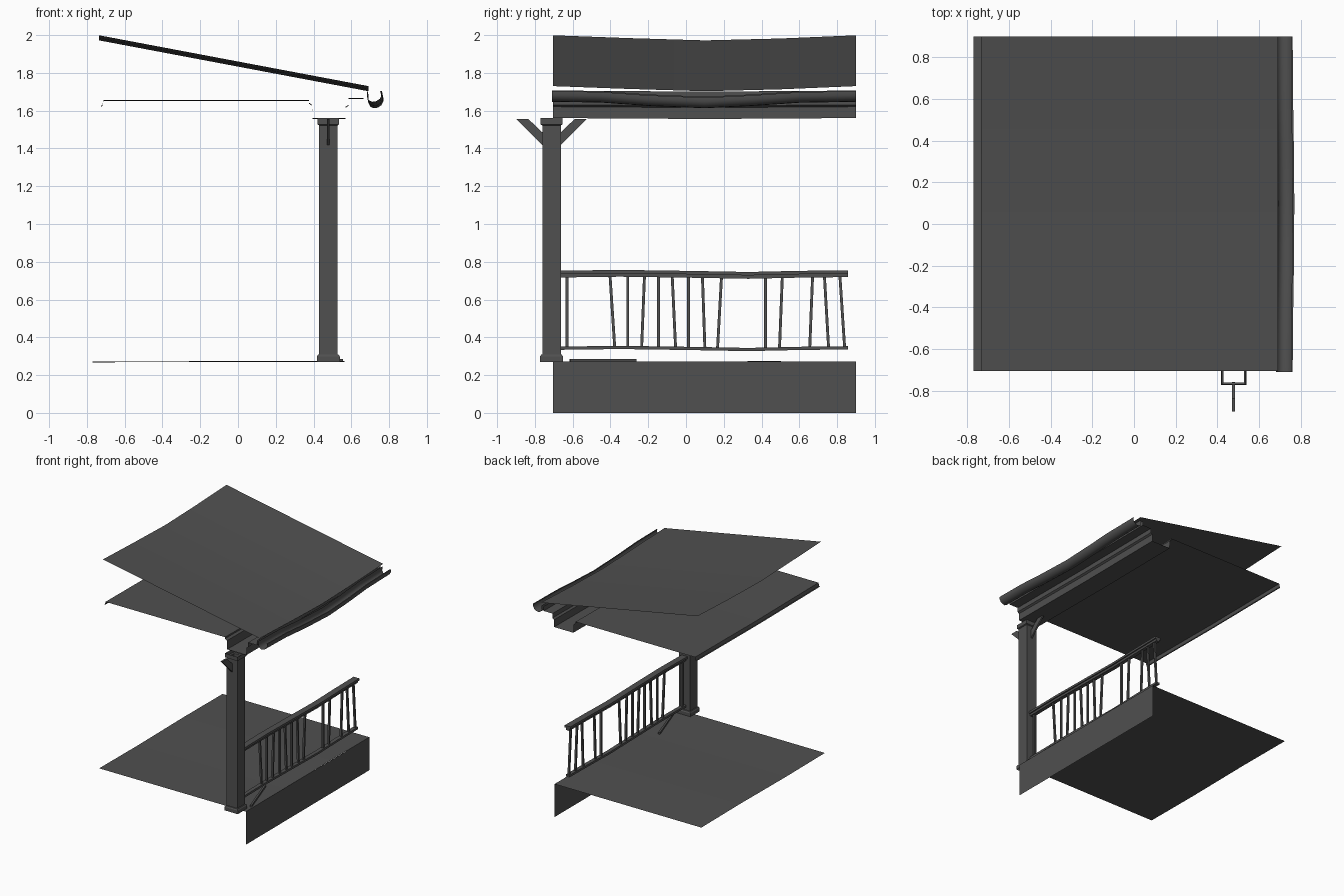
import bpy, bmesh, math
from mathutils import Vector

if "Cube" in bpy.data.objects:
    bpy.data.objects.remove(bpy.data.objects["Cube"])

dark = bpy.data.materials.new("dark_grey")
dark.diffuse_color = (0.08, 0.08, 0.08, 1)
dark.use_nodes = True
dark.node_tree.nodes["Principled BSDF"].inputs["Base Color"].default_value = dark.diffuse_color


def make(name, verts, faces, smooth=False):
    mesh = bpy.data.meshes.new(name)
    mesh.from_pydata(verts, [], faces)
    mesh.materials.append(dark)
    bm = bmesh.new()
    bm.from_mesh(mesh)
    bmesh.ops.recalc_face_normals(bm, faces=bm.faces)
    bm.to_mesh(mesh)
    bm.free()
    ob = bpy.data.objects.new(name, mesh)
    bpy.context.collection.objects.link(ob)
    if smooth:
        bpy.ops.object.select_all(action='DESELECT')
        ob.select_set(True)
        bpy.context.view_layer.objects.active = ob
        bpy.ops.object.shade_smooth_by_angle(angle=math.radians(40))
    return ob


def sweep(name, profile, stations, closed=False, smooth=False):
    """Sweep an x,z profile along y; each station is (y, x shift, z shift)."""
    n = len(profile)
    verts = [(x + dx, y, z + dz) for y, dx, dz in stations for x, z in profile]
    faces = []
    for s in range(len(stations) - 1):
        for i in range(n if closed else n - 1):
            j = (i + 1) % n
            faces.append((s*n + i, s*n + n + i, s*n + n + j, s*n + j))
    if closed:
        last = (len(stations) - 1) * n
        faces.append(tuple(range(n)))
        faces.append(tuple(range(last + n - 1, last - 1, -1)))
    return make(name, verts, faces, smooth)


def prism(name, verts):
    """Solid from two matching four-point ends."""
    faces = [(0, 1, 2, 3), (7, 6, 5, 4)]
    faces += [(i, i + 4, (i + 1) % 4 + 4, (i + 1) % 4) for i in range(4)]
    return make(name, verts, faces)


def rect(x, half, z0, z1):
    return [(x - half, z0), (x + half, z0), (x + half, z1), (x - half, z1)]


def stick(name, a, b, w, u):
    """Square bar between two points, one side facing along u."""
    a, b, u = Vector(a), Vector(b), Vector(u)
    v = (b - a).cross(u).normalized()
    prism(name, [p + (u*s + v*t) * w / 2 for p in (a, b)
                 for s, t in ((-1, -1), (1, -1), (1, 1), (-1, 1))])


F, B = -0.705, 0.9                      # front and back of the long parts
PX, PY = 0.478, -0.712                  # post centre

# Porch floor and the skirt below its edge
flat = [(F, 0, 0.001), (-0.2, 0, -0.002), (0.4, 0, 0.003), (B, 0, 0)]
sweep("floor", [(-0.77, 0.27), (0.565, 0.271)], flat)
make("skirt", [(0.565, F, 0), (0.565, B, 0), (0.565, B, 0.272), (0.565, F, 0.272)],
     [(0, 1, 2, 3)])

# Sagging roof sheet
sag = [(F, 0, 0), (-0.3, 0, -0.015), (0.1, 0, -0.027), (0.5, 0, -0.017), (B, 0, 0)]
sweep("roof", [(-0.735, 1.999), (0.69, 1.73)], sag, smooth=True)

# Ceiling with wall moulding, boxed beam, soffit and fascia
straight = [(F, 0, 0.001), (0.1, 0, -0.004), (B, 0, 0.001)]
sweep("ceiling_and_beam",
      [(-0.725, 1.625), (-0.718, 1.628), (-0.712, 1.655), (0.375, 1.655),
       (0.375, 1.642), (0.392, 1.63), (0.395, 1.56), (0.57, 1.56), (0.57, 1.62),
       (0.585, 1.63), (0.585, 1.667), (0.665, 1.667), (0.665, 1.705)], straight)

# Drooping rain gutter
droop = [(F - 0.005, 0, 0), (-0.45, 0.002, -0.004), (-0.2, 0.006, -0.022),
         (0.1, 0.008, -0.034), (0.35, 0.006, -0.022), (0.6, 0.002, -0.005), (B, 0, 0)]
sweep("gutter",
      [(0.684, 1.708), (0.682, 1.675), (0.692, 1.656), (0.71, 1.647), (0.732, 1.65),
       (0.751, 1.663), (0.761, 1.682), (0.761, 1.703), (0.752, 1.703)],
      droop, smooth=True)

# Hollow post with base and cap
rings = [(0.061, 0.27), (0.061, 0.298), (0.055, 0.308), (0.049, 0.31),
         (0.049, 1.522), (0.058, 1.527), (0.058, 1.56)]
pv = [(PX + sx*h, PY + sy*h, z) for h, z in rings
      for sx, sy in ((-1, -1), (1, -1), (1, 1), (-1, 1))]
pf = [(r*4 + i, r*4 + (i + 1) % 4, r*4 + 4 + (i + 1) % 4, r*4 + 4 + i)
      for r in range(len(rings) - 1) for i in range(4)]
make("post", pv, pf)

# Diagonal braces either side of the post
brace = [(0.188, 1.557), (0.124, 1.557), (0.045, 1.482), (0.045, 1.415)]
for side, name in ((-1, "front_brace"), (1, "back_brace")):
    prism(name, [(PX + t, PY + side*d, z) for t in (-0.007, 0.007) for d, z in brace])

# Warped railing
warp = [(-0.665, 0, 0), (-0.35, 0, 0.004), (0, 0, -0.001), (0.33, 0, -0.007),
        (0.6, 0, -0.001), (0.857, 0, 0.002)]
sweep("handrail", rect(PX, 0.026, 0.735, 0.753), warp, True)
sweep("upper_rail", rect(PX, 0.016, 0.717, 0.735), warp, True)
sweep("lower_rail", rect(PX, 0.016, 0.334, 0.351), warp, True)

# Crooked balusters, some missing: (top y, bottom y)
for k, (t, b) in enumerate([(-0.63, -0.63), (-0.402, -0.377), (-0.308, -0.308),
                            (-0.22, -0.235), (-0.145, -0.145), (-0.073, -0.055),
                            (0.014, 0.014), (0.087, 0.1), (0.188, 0.167),
                            (0.42, 0.42), (0.51, 0.495), (0.67, 0.655),
                            (0.733, 0.755), (0.815, 0.84)]):
    stick(f"baluster_{k + 1}", (PX, b, 0.342), (PX, t, 0.722), 0.015, (1, 0, 0))

# Baluster that has fallen onto the floor
stick("fallen_baluster", (0.548, -0.615, 0.279), (0.43, -0.265, 0.279), 0.015, (0, 0, 1))
